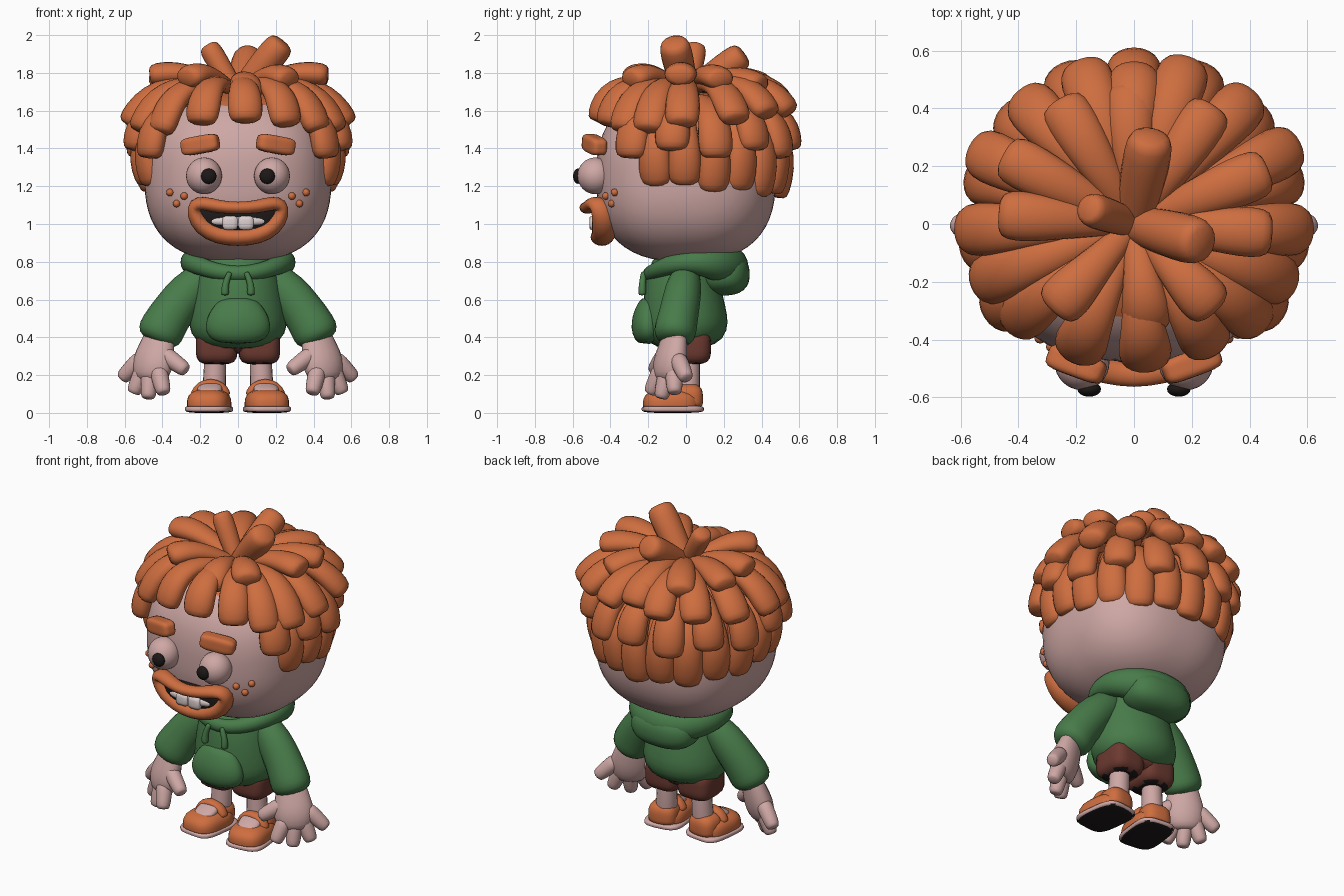
import bpy, bmesh, math
from mathutils import Vector, Matrix

if "Cube" in bpy.data.objects:
    bpy.data.objects.remove(bpy.data.objects["Cube"])


def material(name, rgb):
    m = bpy.data.materials.new(name)
    m.use_nodes = True
    m.diffuse_color = (*rgb, 1)
    m.node_tree.nodes["Principled BSDF"].inputs["Base Color"].default_value = (*rgb, 1)
    return m


SKIN = material("skin", (0.62, 0.39, 0.375))
ORANGE = material("orange", (0.62, 0.155, 0.05))
GREEN = material("hoodie green", (0.065, 0.2, 0.068))
BROWN = material("shorts brown", (0.15, 0.042, 0.03))
BLACK = material("black", (0.012, 0.009, 0.009))
WHITE = material("tooth white", (0.72, 0.62, 0.62))

UP, BACK = Vector((0, 0, 1)), Vector((0, 1, 0))


def finish(name, bm, mats, subsurf=0):
    bmesh.ops.recalc_face_normals(bm, faces=bm.faces)
    me = bpy.data.meshes.new(name)
    bm.to_mesh(me)
    bm.free()
    for m in mats:
        me.materials.append(m)
    for p in me.polygons:
        p.use_smooth = True
    ob = bpy.data.objects.new(name, me)
    bpy.context.collection.objects.link(ob)
    if subsurf:
        mod = ob.modifiers.new("smooth", 'SUBSURF')
        mod.levels = mod.render_levels = subsurf
    return ob


def blob(name, loc, radii, mats, n=2.0, rot=(0, 0, 0), seg=32, floor=0.0):
    """Superellipsoid: n=2 is an ellipsoid, larger n is boxier; flattened at the floor height."""
    bm = bmesh.new()
    bmesh.ops.create_uvsphere(bm, u_segments=seg, v_segments=seg // 2, radius=1)
    turn = Matrix.Rotation(rot[2], 3, 'Z') @ Matrix.Rotation(rot[1], 3, 'Y') @ Matrix.Rotation(rot[0], 3, 'X')
    for v in bm.verts:
        k = sum(abs(c) ** n for c in v.co) ** (-1 / n)
        v.co = turn @ Vector([c * k * r for c, r in zip(v.co, radii)]) + Vector(loc)
        v.co.z = max(v.co.z, floor)
    return finish(name, bm, mats)


def colour_underside(ob, limit):
    for p in ob.data.polygons:
        p.material_index = int(p.normal.z < limit)


def tube(bm, pts, radii, flat=1.0, up=UP, sides=10, closed=False):
    """Loft elliptical rings along a path, with rounded blunt ends."""
    pts, radii = [Vector(p) for p in pts], list(radii)
    if not closed:
        a, b = (pts[0] - pts[1]).normalized(), (pts[-1] - pts[-2]).normalized()
        pts = [pts[0] + a * radii[0] * .35] + pts + [pts[-1] + b * radii[-1] * .35]
        radii = [radii[0] * .7] + radii + [radii[-1] * .7]
    n, rings = len(pts), []
    for i, (p, r) in enumerate(zip(pts, radii)):
        nxt = pts[(i + 1) % n] if closed else pts[min(i + 1, n - 1)]
        prv = pts[i - 1] if closed else pts[max(i - 1, 0)]
        t = (nxt - prv).normalized()
        side = t.cross(up).normalized()
        nor = side.cross(t)
        angles = [math.tau * k / sides for k in range(sides)]
        rings.append([bm.verts.new(p + side * r * math.cos(a) + nor * r * flat * math.sin(a)) for a in angles])
    for i in range(n if closed else n - 1):
        for k in range(sides):
            j = (k + 1) % sides
            A, B = rings[i], rings[(i + 1) % n]
            bm.faces.new((A[k], A[j], B[j], B[k]))
    if not closed:
        bm.faces.new(rings[0])
        bm.faces.new(rings[-1])


def tube_object(name, mat, pts, radii, **kw):
    bm = bmesh.new()
    tube(bm, pts, radii, **kw)
    return finish(name, bm, [mat], 1)


# Head, with the scalp coloured beneath the hair
HC, HR, HN = Vector((0, 0, 1.25)), (.495, .475, .45), 2.55


def face_y(x, z):
    k = 1 - abs(x / HR[0]) ** HN - abs((z - HC.z) / HR[2]) ** HN
    return -HR[1] * max(k, 0) ** (1 / HN)


head = blob("head", HC, HR, [SKIN, ORANGE], HN, seg=64)
for p in head.data.polygons:
    c = p.center
    if c.z > 1.62 or (c.y > -.1 and c.z > 1.3):
        p.material_index = 1


# Hair: layers of blunt locks radiating from the crown
def lock(bm, az, root, mid, tip, width):
    d = Vector((math.cos(az), math.sin(az), 0))
    P = [d * r + UP * z for r, z in (root, mid, tip)]
    ts = [i / 5 for i in range(6)]
    path = [P[0] * (1 - t) ** 2 + P[1] * 2 * t * (1 - t) + P[2] * t * t for t in ts]
    tube(bm, path, [width * (.45 + .6 * min(1, t * 1.3)) for t in ts], .72, d + UP)


bm = bmesh.new()
for i in range(13):
    az = math.radians(-19 + 218 * i / 12)
    lock(bm, az, (.3, 1.62), (.6, 1.52), (.485, 1.22 + .02 * (i % 2) - .05 * math.sin(az)), .09)
finish("hair_lower_layer", bm, [ORANGE], 1)

bm = bmesh.new()
for i in range(11):
    az = math.radians(-32 + 244 * i / 10)
    lock(bm, az, (.2, 1.66), (.55, 1.66), (.55, 1.38 + .04 * (i % 2)), .095)
finish("hair_middle_layer", bm, [ORANGE], 1)

bm = bmesh.new()
for deg, r, z in ((-2, .57, 1.55), (26, .59, 1.57), (48, .57, 1.6), (72, .56, 1.61), (90, .51, 1.64), (108, .55, 1.61),
                  (131, .56, 1.6), (155, .58, 1.58), (182, .57, 1.55), (201, .55, 1.52), (219, .52, 1.51),
                  (246, .47, 1.56), (275, .46, 1.57), (302, .48, 1.55), (322, .53, 1.52), (339, .55, 1.52)):
    lock(bm, math.radians(deg), (.08, 1.71), (.42, 1.82), (r, z), .094)
finish("hair_upper_layer", bm, [ORANGE], 1)

bm = bmesh.new()
for deg, r, z in ((-4, .45, 1.79), (22, .47, 1.77), (56, .46, 1.74), (92, .45, 1.71), (121, .47, 1.74),
                  (152, .48, 1.76), (176, .44, 1.79), (227, .38, 1.78), (278, .34, 1.69), (313, .38, 1.77)):
    lock(bm, math.radians(deg), (.02, 1.7), (.25, 1.83), (r, z), .088)
finish("hair_crown_layer", bm, [ORANGE], 1)

bm = bmesh.new()
for tip, w in (((.22, -.06, 1.945), .09), ((.055, .285, 1.885), .088), ((-.15, .05, 1.93), .065)):
    root = Vector((0, 0, 1.68))
    tube(bm, [root.lerp(Vector(tip), t) for t in (0, .35, .7, 1)], [w * .75, w * .9, w, w], .95)
finish("hair_top_tufts", bm, [ORANGE], 1)

# Eyes, brows and freckles
for s, side in ((1, "left"), (-1, "right")):
    blob(side + "_eye", (s * .18, -.48, 1.255), (.095, .095, .097), [SKIN])
    blob(side + "_pupil", (s * .155, -.572, 1.253), (.041, .026, .041), [BLACK], seg=16)
    blob(side + "_brow", (s * .2, -.485, 1.42), (.104, .045, .047), [ORANGE], 4.5, (0, s * .17, s * .35))
    for k, (x, z) in enumerate(((.36, 1.167), (.285, 1.148), (.325, 1.108))):
        blob(f"{side}_freckle_{k + 1}", (s * x, face_y(x, z) - .004, z), (.02,) * 3, [ORANGE], seg=12)

# Mouth: dark opening, teeth and a thick smiling ring of beard
blob("mouth_opening", (0, -.435, 1.03), (.22, .055, .085), [BLACK], 2.5)
blob("tooth_row", (0, -.446, 1.015), (.165, .055, .032), [WHITE], 2.5)
for s in (-1, 1):
    blob("front_tooth", (s * .042, -.49, 1.006), (.041, .022, .037), [WHITE], 5, seg=16)
half = [(0, 1.084, .033), (.1, 1.09, .036), (.18, 1.112, .041), (.232, 1.105, .043), (.236, 1.055, .045),
        (.192, .985, .053), (.105, .938, .052), (0, .926, .048)]
loop = half + [(-x, z, r) for x, z, r in half[-2:0:-1]]
path = [(x, face_y(x, z) - .01 - .06 * (1 - abs(x) / .3), z) for x, z, r in loop]
tube_object("beard_ring", ORANGE, path, [r for x, z, r in loop], flat=1.3, up=BACK, closed=True)

# Hoodie
tube_object("hoodie_body", GREEN,
            [(0, 0, .425), (0, -.005, .5), (0, -.015, .6), (0, -.02, .7), (0, -.01, .79)],
            [.265, .265, .25, .23, .205], flat=.87, up=BACK, sides=16)
tube_object("front_pocket", GREEN, [(0, -.2, .425), (0, -.205, .48), (0, -.2, .53), (0, -.195, .565)],
            [.178, .175, .155, .13], flat=.5, up=BACK, sides=16)
path, radii = [], []
for i in range(18):
    a = math.tau * i / 18
    c, s = math.cos(a), math.sin(a)
    path.append((.25 * c, .02 + .21 * s, .8 - (.025 if s > 0 else .065) * s * s))
    radii.append(.062 + (.052 if s > 0 else .018) * s)
tube_object("hood", GREEN, path, radii, closed=True)
blob("hood_bag", (0, .2, .735), (.21, .137, .113), [GREEN], 2.5)
blob("shirt_collar", (0, -.03, .77), (.17, .16, .05), [BROWN])
for s in (-1, 1):
    tube_object("drawstring", GREEN, [(s * .045, -.225, .74), (s * .07, -.232, .68), (s * .068, -.232, .63)],
                [.016, .019, .023], up=BACK)

# Arms and hands
for s, side in ((1, "left"), (-1, "right")):
    tube_object(side + "_sleeve", GREEN,
                [(s * .17, 0, .73), (s * .26, -.015, .65), (s * .345, -.035, .54), (s * .4, -.055, .45), (s * .418, -.06, .41)],
                [.09, .115, .12, .13, .128], flat=.92, up=BACK)
    bm = bmesh.new()
    tube(bm, [(s * .415, -.06, .42), (s * .43, -.07, .35), (s * .45, -.085, .27), (s * .46, -.095, .2)],
         [.09, .108, .13, .112], .65, up=Vector((-s * .6, 1, 0)))
    for base, tip in (((.52, -.04, .28), (.608, .0, .19)), ((.5, -.065, .23), (.55, -.06, .115)),
                      ((.465, -.1, .21), (.475, -.13, .088)), ((.42, -.135, .22), (.395, -.185, .113)),
                      ((.39, -.11, .31), (.283, -.165, .23))):
        a, b = Vector((s * base[0], *base[1:])), Vector((s * tip[0], *tip[1:]))
        tube(bm, [a, a.lerp(b, .5), b], [.052, .048, .043], up=BACK)
    finish(side + "_hand", bm, [SKIN], 1)

# Shorts with dark undersides, legs and shoes
blob("shorts_seat", (0, .01, .39), (.2, .12, .075), [BROWN], 3)
for s, side in ((1, "left"), (-1, "right")):
    shorts = blob(side + "_shorts_leg", (s * .113, .01, .35), (.11, .122, .093), [BROWN, BLACK], 4)
    colour_underside(shorts, -.93)
    tube_object(side + "_leg", SKIN, [(s * .12, .015, .3), (s * .123, .015, .2), (s * .128, .01, .1)],
                [.064, .062, .07], up=BACK)
    turn = (0, 0, s * .12)
    sole = blob(side + "_sole", (s * .153, -.07, .02), (.121, .161, .02), [SKIN, BLACK], 4, turn)
    colour_underside(sole, -.9)
    blob(side + "_shoe_toe", (s * .153, -.08, .04), (.114, .147, .085), [ORANGE], 3, turn, floor=.035)
    blob(side + "_shoe_heel", (s * .142, .01, .075), (.088, .078, .08), [ORANGE], 3, turn, floor=.035)
    blob(side + "_shoe_tongue", (s * .15, -.097, .12), (.066, .075, .03), [SKIN], 2.5, (.4, 0, s * .12))
    tube_object(side + "_shoe_strap", ORANGE,
                [(s * .145 + x, -.055, z) for x, z in ((-.085, .1), (-.06, .145), (0, .165), (.06, .145), (.085, .1))],
                [.034] * 5, flat=.7, up=UP)
